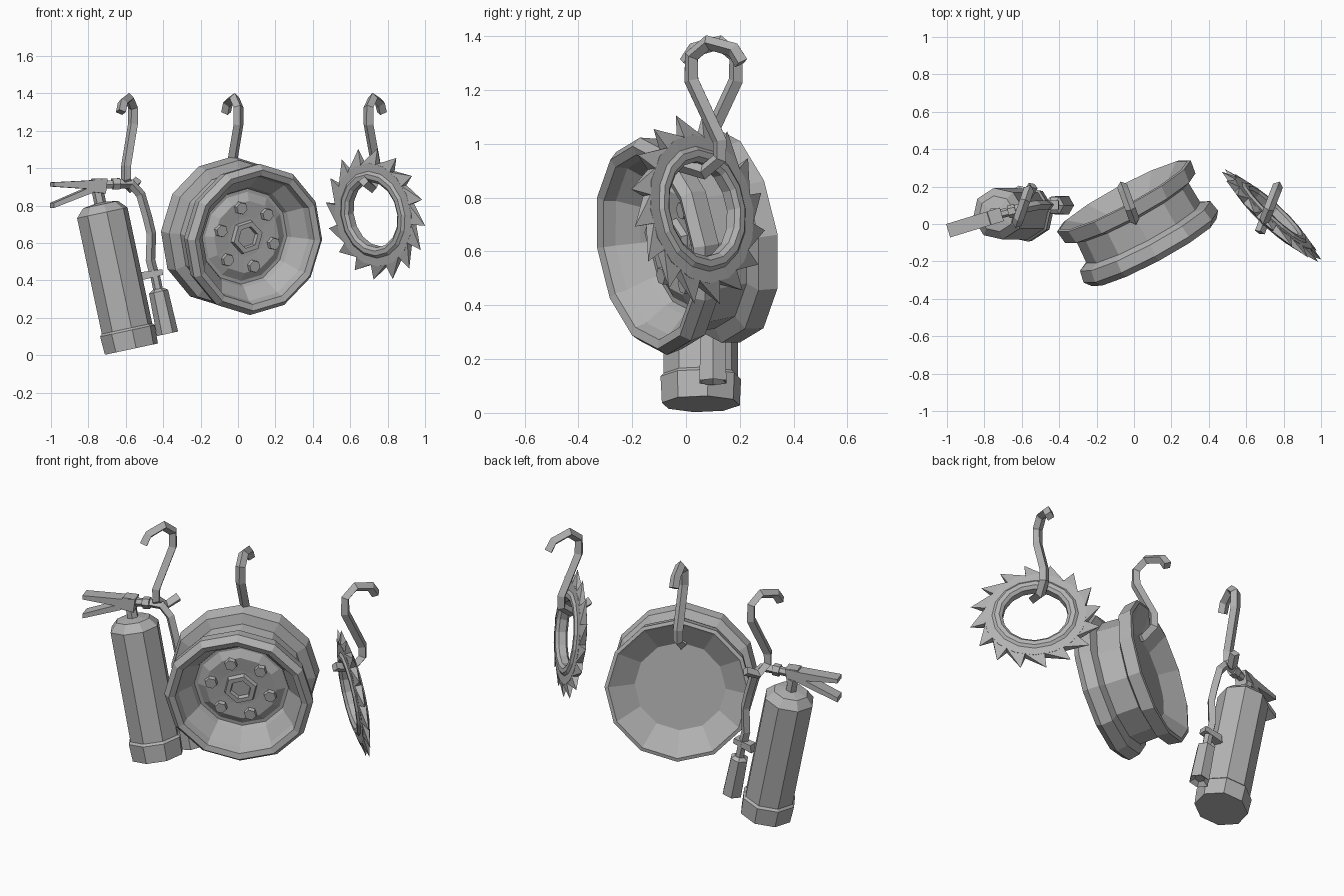
import bpy, bmesh
from math import sin, cos, tau, radians
from mathutils import Vector, Matrix

if "Cube" in bpy.data.objects:
    bpy.data.objects.remove(bpy.data.objects["Cube"])

grey = bpy.data.materials.new("plain grey")
grey.use_nodes = True
grey.diffuse_color = (0.45, 0.45, 0.45, 1)
grey.node_tree.nodes["Principled BSDF"].inputs["Base Color"].default_value = grey.diffuse_color


def frame(origin, axis, up=(0, 0, 1)):
    """Matrix whose local z runs along axis and local y points up."""
    z = Vector(axis).normalized()
    x = Vector(up).cross(z).normalized()
    m = Matrix((x, z.cross(x), z)).transposed().to_4x4()
    return Matrix.Translation(origin) @ m


def add_object(name, data, matrix=Matrix()):
    ob = bpy.data.objects.new(name, data)
    bpy.context.collection.objects.link(ob)
    data.materials.append(grey)
    ob.matrix_world = matrix
    return ob


def finish(name, bm, matrix=Matrix()):
    bmesh.ops.recalc_face_normals(bm, faces=bm.faces)
    me = bpy.data.meshes.new(name)
    bm.to_mesh(me)
    bm.free()
    return add_object(name, me, matrix)


def lathe(name, profile, sides, matrix, closed=False, turn=0.0):
    """Spin (height, radius) points about local z; open profiles get end caps."""
    bm = bmesh.new()
    rings = []
    for h, r in profile:
        rings.append([bm.verts.new((r * cos(tau * i / sides + turn),
                                    r * sin(tau * i / sides + turn), h))
                      for i in range(sides)])
    pairs = list(zip(rings, rings[1:]))
    if closed:
        pairs.append((rings[-1], rings[0]))
    else:
        bm.faces.new(rings[0])
        bm.faces.new(rings[-1])
    for a, b in pairs:
        for i in range(sides):
            j = (i + 1) % sides
            bm.faces.new((a[i], a[j], b[j], b[i]))
    return finish(name, bm, matrix)


def tube(name, points, radius):
    cu = bpy.data.curves.new(name, 'CURVE')
    cu.dimensions = '3D'
    cu.bevel_depth = radius
    cu.bevel_resolution = 0
    cu.use_fill_caps = True
    sp = cu.splines.new('POLY')
    sp.points.add(len(points) - 1)
    for p, co in zip(sp.points, points):
        p.co = (*co, 1)
    sp.use_smooth = False
    return add_object(name, cu)


def prism(name, outline, width, matrix):
    """Extrude an outline in the local xz plane along local y."""
    bm = bmesh.new()
    face = bm.faces.new([bm.verts.new((x, -width / 2, z)) for x, z in outline])
    out = bmesh.ops.extrude_face_region(bm, geom=[face])
    moved = [v for v in out["geom"] if isinstance(v, bmesh.types.BMVert)]
    bmesh.ops.translate(bm, verts=moved, vec=(0, width, 0))
    return finish(name, bm, matrix)


# Wheel rim: outer lips, drum, dished front with raised centre, hollow back
wheel = frame((0.02, 0.01, 0.64), (0.47, -0.88, -0.14))
lathe("wheel_rim", [
    (-0.08, 0.25), (-0.155, 0.37), (-0.165, 0.385), (-0.16, 0.405),
    (-0.085, 0.395), (-0.065, 0.338), (0.065, 0.345), (0.085, 0.395),
    (0.15, 0.408), (0.185, 0.38), (0.175, 0.347), (0.13, 0.335), (0.06, 0.27),
    (0.03, 0.258), (0.03, 0.24), (0.055, 0.195), (0.05, 0.11)],
    12, wheel)

# Hub with hexagonal socket, and wheel bolts
lathe("hub_nut", [(0.03, 0.1), (0.075, 0.088), (0.075, 0.06), (0.052, 0.055)], 6, wheel, turn=0.3)
for k in range(6):
    a = radians(48 + 60 * k)
    spot = wheel @ Matrix.Translation((0.165 * cos(a), 0.165 * sin(a), 0))
    lathe("wheel_bolt", [(0.04, 0.036), (0.078, 0.033)], 6, spot, turn=a)

# Saw blade: bevelled ring and pyramid teeth leaning clockwise
saw = frame((0.735, 0.045, 0.755), (-0.68, -0.73, -0.15))
lathe("saw_ring", [
    (-0.02, 0.178), (0.02, 0.178), (0.034, 0.195), (0.034, 0.22), (0.022, 0.235),
    (0.02, 0.28), (-0.02, 0.28), (-0.022, 0.235), (-0.034, 0.22), (-0.034, 0.195)],
    16, saw, closed=True)
bm = bmesh.new()
TEETH = 16
for k in range(TEETH):
    a = tau * k / TEETH
    step = tau / TEETH / 2
    base = [bm.verts.new((0.276 * cos(a + s * step), 0.276 * sin(a + s * step), h * 0.02))
            for s, h in ((-1, -1), (1, -1), (1, 1), (-1, 1))]
    b = a - step * 0.9
    tip = bm.verts.new((0.36 * cos(b), 0.36 * sin(b), 0))
    bm.faces.new(base)
    for i in range(4):
        bm.faces.new((base[i], base[(i + 1) % 4], tip))
finish("saw_teeth", bm, saw)

# S-shaped hanging hooks
HOOK = [(0.205, 1.30), (0.175, 1.35), (0.08, 1.376), (0.02, 1.325), (0.02, 1.235),
        (0.125, 1.01), (0.125, 0.945), (0.065, 0.895), (-0.045, 0.93)]
tube("wheel_hook", [(0.01 - 0.36 * y, y, z) for y, z in HOOK], 0.028)
tube("saw_hook", [(0.69 + 0.39 * y, y, z) for y, z in HOOK], 0.028)
tube("extinguisher_hook", [(-0.555 - 0.35 * y, 0.205 - max(y, 0), z) for y, z in HOOK], 0.028)

# Extinguisher body, leaning to its right
body = frame((-0.57, 0.055, 0.033), (-0.16, 0, 0.75), (0, 1, 0))
lathe("extinguisher_body", [
    (0, 0.147), (0.1, 0.152), (0.112, 0.14), (0.745, 0.14), (0.79, 0.097), (0.8, 0.03)],
    8, body, turn=radians(10))
lathe("extinguisher_neck", [(0.79, 0.032), (0.87, 0.032)], 6, body)

# Valve head, carrying handle and trigger lever
head = Matrix.Translation((-0.745, 0.04, 0.9)) @ Matrix.Rotation(radians(17), 4, 'Z')
prism("valve_head", [(-0.06, -0.025), (0.03, -0.035), (0.04, 0.045), (-0.03, 0.045)], 0.07, head)
prism("trigger_lever", [(0.04, 0.045), (-0.05, 0.035), (-0.26, 0.025), (-0.26, 0.002),
                        (-0.04, -0.012)], 0.075, head)
prism("carry_handle", [(-0.03, 0.01), (-0.26, -0.085), (-0.26, -0.112), (-0.04, -0.03)], 0.075, head)

# Outlet fitting, hose, clamp and horn
outlet = frame((-0.73, 0.05, 0.91), (1, 0.25, 0.08))
lathe("outlet_pipe", [(0, 0.024), (0.1, 0.024)], 6, outlet)
lathe("outlet_nut", [(0.06, 0.034), (0.1, 0.034)], 6, outlet)
tube("hose", [(-0.64, 0.075, 0.917), (-0.57, 0.09, 0.915), (-0.52, 0.1, 0.86), (-0.485, 0.1, 0.74),
              (-0.463, 0.1, 0.65), (-0.468, 0.1, 0.51), (-0.445, 0.1, 0.42)], 0.026)
horn = frame((-0.377, 0.1, 0.115), (-0.05, 0, 0.235), (0, 1, 0))
lathe("horn", [(0.02, 0.03), (0, 0.058), (0.23, 0.052), (0.245, 0.03)], 6, horn)
lathe("horn_neck", [(0.23, 0.026), (0.32, 0.026)], 6, horn)
prism("horn_grip", [(-0.07, -0.02), (0.05, 0.01), (0.045, 0.04), (-0.065, 0.025)], 0.05,
      Matrix.Translation((-0.45, 0.1, 0.42)))
